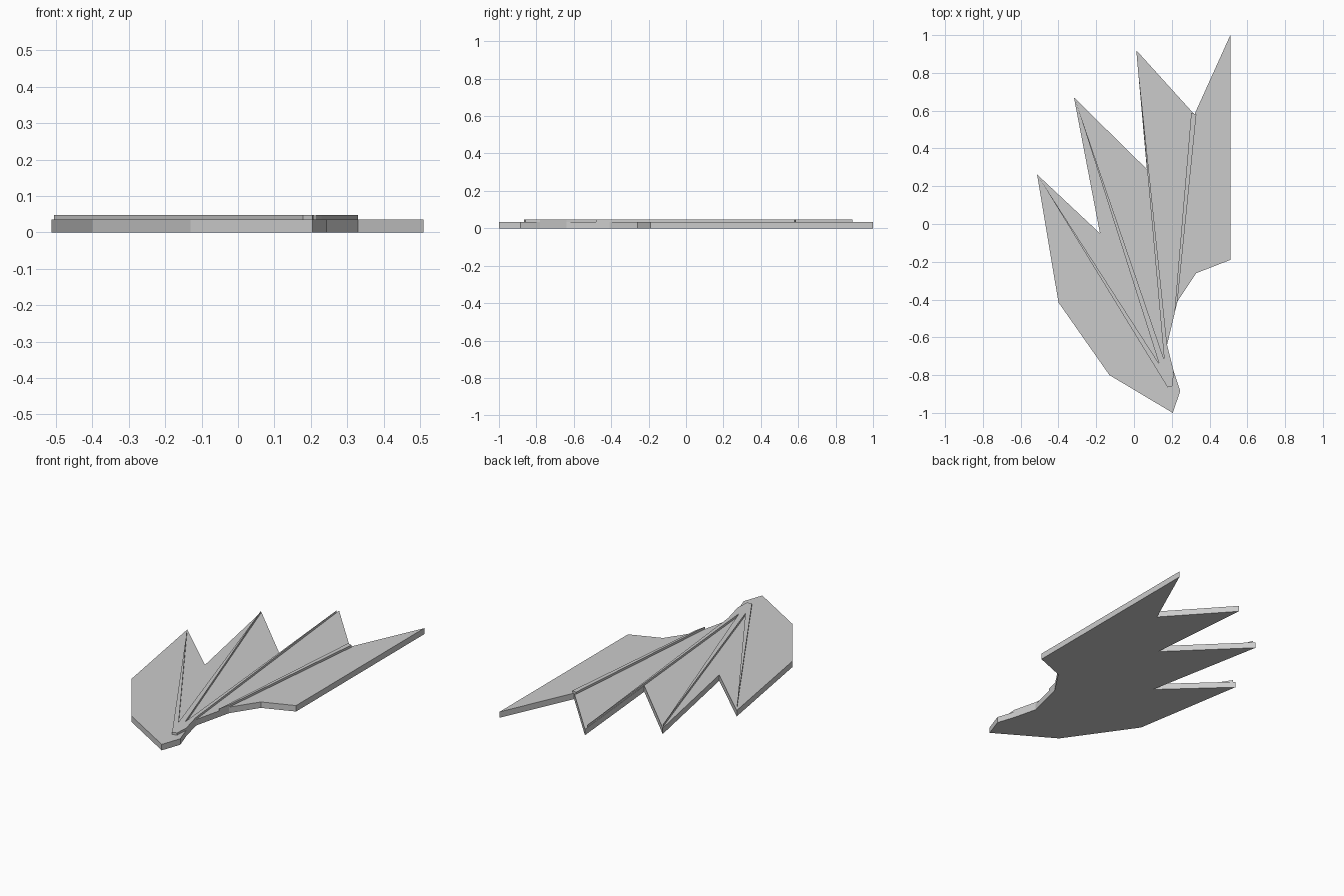
import bpy
import bmesh

cube = bpy.data.objects.get("Cube")
if cube:
    bpy.data.objects.remove(cube, do_unlink=True)

# One plain grey for the whole wing
grey = bpy.data.materials.new("plain_grey")
grey.use_nodes = True
colour = (0.6, 0.6, 0.6, 1)
grey.diffuse_color = colour
grey.node_tree.nodes["Principled BSDF"].inputs["Base Color"].default_value = colour


def plate(name, outline, bottom, top):
    """Extrude a flat outline straight up between two heights."""
    bm = bmesh.new()
    base = bm.faces.new([bm.verts.new((x, y, bottom)) for x, y in outline])
    result = bmesh.ops.extrude_face_region(bm, geom=[base], use_keep_orig=True)
    for v in result["geom"]:
        if isinstance(v, bmesh.types.BMVert):
            v.co.z = top
    bmesh.ops.recalc_face_normals(bm, faces=bm.faces)
    mesh = bpy.data.meshes.new(name)
    bm.to_mesh(mesh)
    bm.free()
    mesh.materials.append(grey)
    obj = bpy.data.objects.new(name, mesh)
    bpy.context.collection.objects.link(obj)
    return obj


THICK, RIB_TOP = 0.035, 0.048

# Wing membrane with four pointed tips
plate("wing_membrane", [
    (0.51, 1.0), (0.32, 0.58), (0.012, 0.92), (0.068, 0.29), (-0.318, 0.67),
    (-0.18, -0.05), (-0.513, 0.262), (-0.40, -0.415), (-0.13, -0.80),
    (0.205, -1.0), (0.245, -0.885), (0.21, -0.78), (0.175, -0.64),
    (0.23, -0.41), (0.33, -0.26), (0.51, -0.19)], 0, THICK)

# Three tapering finger ribs that fan out from the wrist
plate("finger_ribs", [
    (0.178, -0.865), (-0.505, 0.25), (0.133, -0.74), (-0.31, 0.655),
    (0.16, -0.72), (0.016, 0.89), (0.175, -0.64), (0.21, -0.78),
    (0.205, -0.858)], THICK, RIB_TOP)

# Separate rib beside the leading panel
plate("leading_rib", [
    (0.303, 0.588), (0.33, 0.58), (0.23, -0.41), (0.213, -0.48)], THICK, RIB_TOP)
